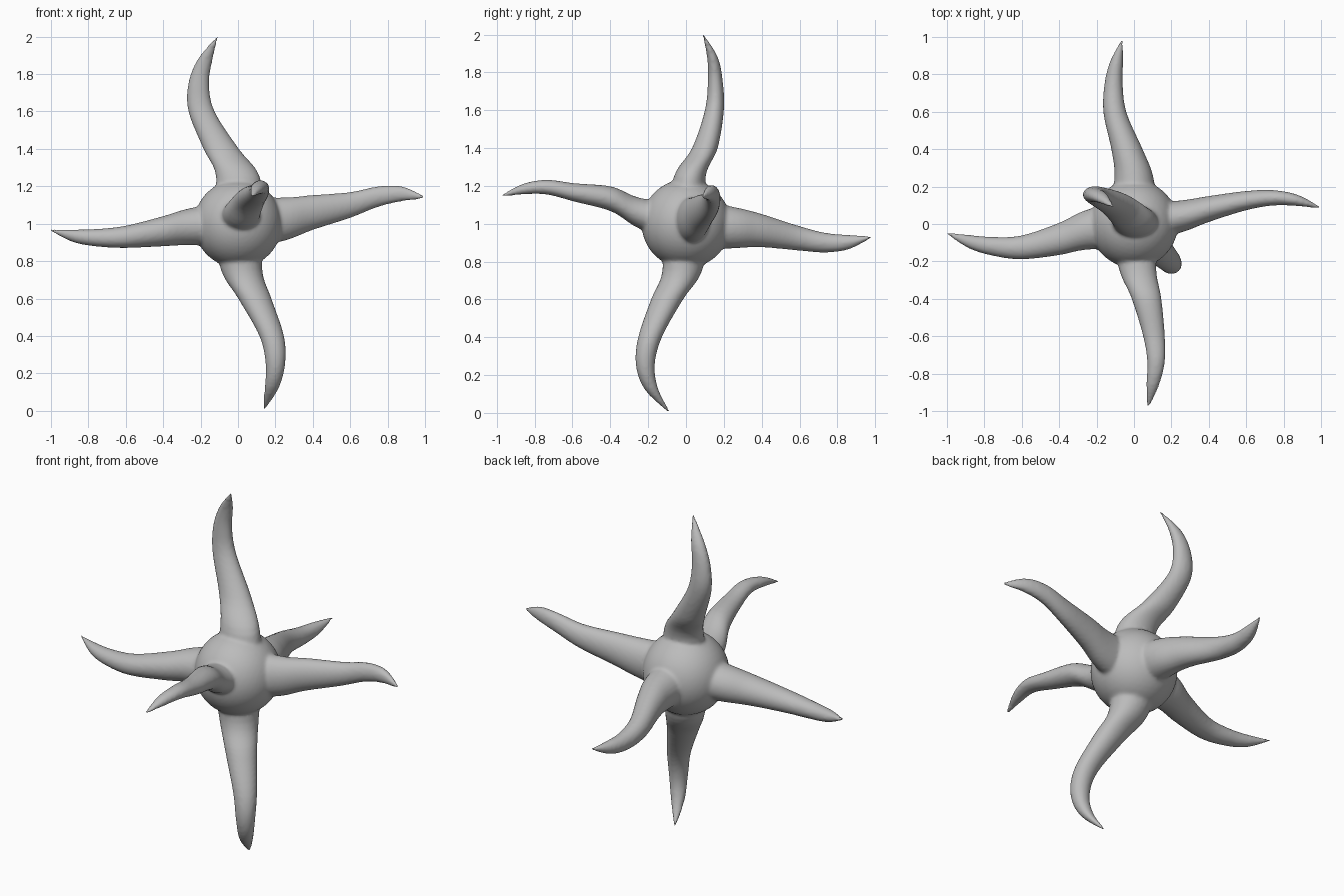
import bpy
import bmesh
import math
from mathutils import Vector

cube = bpy.data.objects.get("Cube")
if cube:
    bpy.data.objects.remove(cube, do_unlink=True)

CENTRE = Vector((0, 0, 1))
SIDES = 24
STEPS = 5

# Distance along an arm and its radius there
REACH = (0, .25, .4, .6, .75, .88, 1)
RADII = (.13, .105, .085, .063, .05, .036, .006)

# Each arm: main axis, direction, length, cross-section scale, sideways bend at each reach
ARMS = {
    "up": (2, 1, 1, (1.12, .8),
           ((0, .02), (-.09, .1), (-.195, .15), (-.21, .155), (-.175, .14), (-.11, .09))),
    "down": (2, -1, 1, (1.05, 1),
             ((.02, -.02), (.09, -.1), (.18, -.19), (.2, -.215), (.18, -.18), (.135, -.085))),
    "left": (0, 1, 1, (.82, 1.1),
             ((.04, .025), (.08, .06), (.125, .1), (.14, .145), (.125, .16), (.085, .14))),
    "right": (0, -1, 1, (1.02, .95),
              ((-.03, -.015), (-.08, -.04), (-.125, -.07), (-.12, -.075), (-.095, -.065), (-.05, -.035))),
    "back": (1, 1, .98, (1, 1.05),
             ((0, -.02), (-.035, -.035), (-.1, -.075), (-.11, -.1), (-.095, -.097), (-.065, -.07))),
    "front": (1, -1, .98, (.95, .78),
              ((.02, .055), (.065, .13), (.105, .165), (.118, .193), (.1, .183), (.075, .145))),
}


def smooth_path(points):
    """Pass a smooth spline through the stations."""
    path = []
    last = len(points) - 1
    for i in range(last):
        a, b = points[max(i - 1, 0)], points[i]
        c, d = points[i + 1], points[min(i + 2, last)]
        for s in range(STEPS):
            t = s / STEPS
            path.append(b + (c - a) * (t / 2)
                        + (a * 2 - b * 5 + c * 4 - d) * (t * t / 2)
                        + (b * 3 - a - c * 3 + d) * (t ** 3 / 2))
    return path + [points[last]]


def add_arm(bm, axis, sign, length, scale, bends):
    """Loft a tapering, curved arm out of the centre."""
    side_u, side_v = [k for k in range(3) if k != axis]
    stations = [Vector((reach * length, u, v, radius)) for reach, (u, v), radius
                in zip(REACH, ((0, 0),) + bends, RADII)]
    rings = []
    for reach, u, v, radius in smooth_path(stations):
        ring = []
        for k in range(SIDES):
            angle = math.tau * k / SIDES
            co = CENTRE.copy()
            co[axis] += sign * reach
            co[side_u] += u + radius * scale[0] * math.cos(angle)
            co[side_v] += v + radius * scale[1] * math.sin(angle)
            ring.append(bm.verts.new(co))
        rings.append(ring)
    faces = [bm.faces.new((r[k], r[(k + 1) % SIDES], q[(k + 1) % SIDES], q[k]))
             for r, q in zip(rings, rings[1:]) for k in range(SIDES)]
    faces += [bm.faces.new(rings[0]), bm.faces.new(rings[-1])]
    bmesh.ops.recalc_face_normals(bm, faces=faces)


# Round core with six curved arms
bm = bmesh.new()
core = bmesh.ops.create_icosphere(bm, subdivisions=4, radius=.235)
bmesh.ops.translate(bm, verts=core["verts"], vec=CENTRE)
for arm in ARMS.values():
    add_arm(bm, *arm)
mesh = bpy.data.meshes.new("core_with_arms")
bm.to_mesh(mesh)
bm.free()
mesh.shade_smooth()
body = bpy.data.objects.new("core_with_arms", mesh)
bpy.context.collection.objects.link(body)

# Fuse the parts into one skin and soften the joins
fuse = body.modifiers.new("fuse", 'REMESH')
fuse.mode = 'VOXEL'
fuse.voxel_size = .01
fuse.use_smooth_shade = True
soften = body.modifiers.new("soften", 'SMOOTH')
soften.factor = .5
soften.iterations = 6

# Plain grey
grey = bpy.data.materials.new("plain_grey")
grey.use_nodes = True
colour = (.5, .5, .5, 1)
grey.diffuse_color = colour
grey.node_tree.nodes["Principled BSDF"].inputs["Base Color"].default_value = colour
mesh.materials.append(grey)
